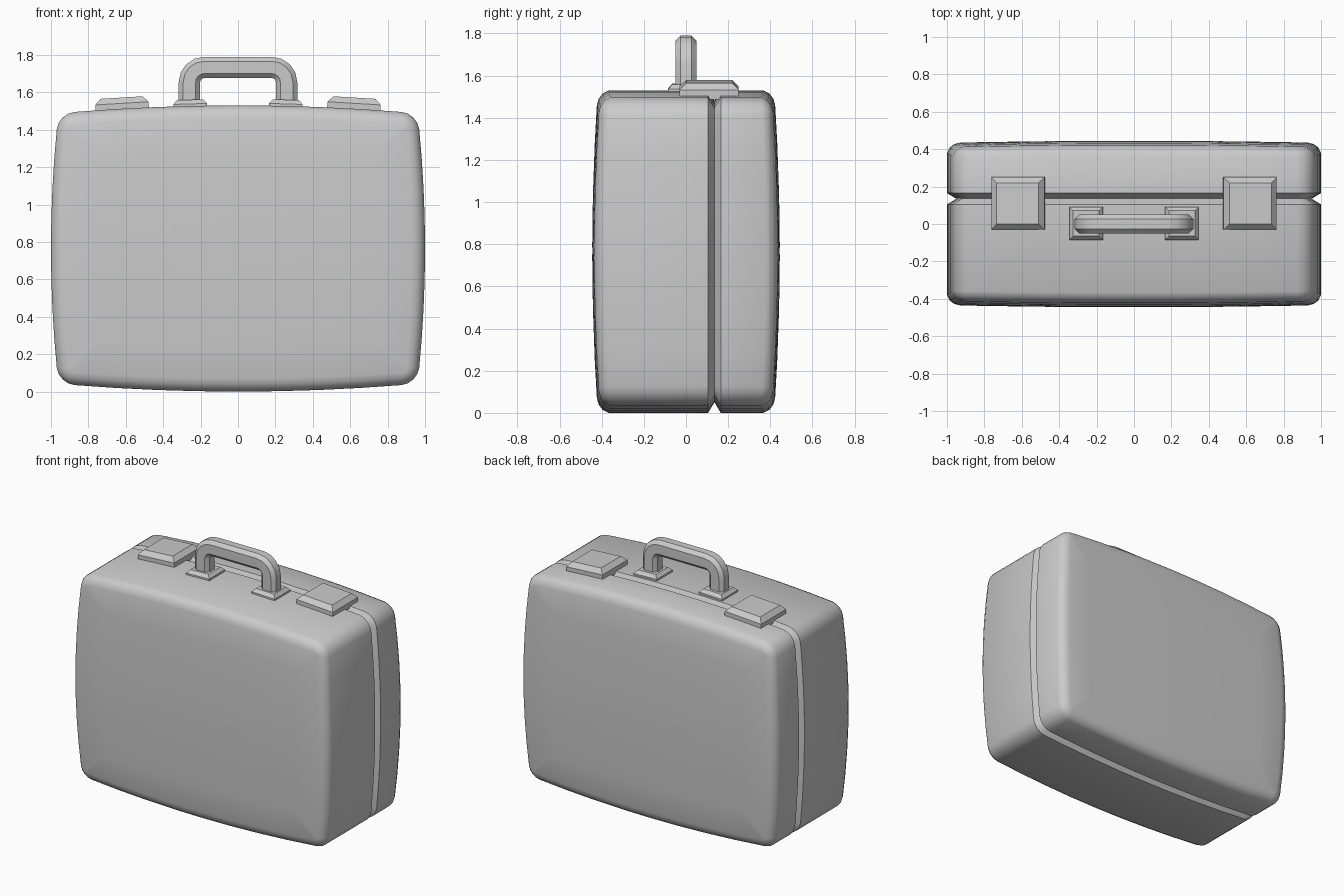
import bpy, bmesh, math
from mathutils import Vector, Matrix

cube = bpy.data.objects.get("Cube")
if cube:
    bpy.data.objects.remove(cube)

GREY = (0.6, 0.6, 0.6, 1)
mat = bpy.data.materials.new("plain grey")
mat.use_nodes = True
mat.diffuse_color = GREY
mat.node_tree.nodes["Principled BSDF"].inputs["Base Color"].default_value = GREY

HALF_W, HALF_H, CORNER = 1.0, 0.765, 0.09


def finish(bm, name, angle):
    bmesh.ops.recalc_face_normals(bm, faces=bm.faces)
    mesh = bpy.data.meshes.new(name)
    bm.to_mesh(mesh)
    bm.free()
    mesh.materials.append(mat)
    obj = bpy.data.objects.new(name, mesh)
    bpy.context.collection.objects.link(obj)
    bpy.ops.object.select_all(action='DESELECT')
    obj.select_set(True)
    bpy.context.view_layer.objects.active = obj
    bpy.ops.object.shade_smooth_by_angle(angle=math.radians(angle))
    return obj


def loft(name, rings, angle):
    """Skin a list of equal rings of points and cap both ends."""
    bm = bmesh.new()
    loops = [[bm.verts.new(p) for p in ring] for ring in rings]
    n = len(loops[0])
    for a, b in zip(loops, loops[1:]):
        for i in range(n):
            j = (i + 1) % n
            bm.faces.new((a[i], a[j], b[j], b[i]))
    bm.faces.new(loops[0])
    bm.faces.new(loops[-1])
    return finish(bm, name, angle)


def case_ring(y, inset):
    """Rounded rectangle at depth y, swollen so every side bulges."""
    w, h = HALF_W - inset, HALF_H - inset
    r = max(CORNER - inset, 0.01)
    corners = []
    for k, (sx, sz) in enumerate(((1, 1), (-1, 1), (-1, -1), (1, -1))):
        for s in range(5):
            t = math.pi / 2 * (k + s / 4)
            corners.append((sx * (w - r) + r * math.cos(t),
                            sz * (h - r) + r * math.sin(t)))
    flat = []
    for i, p in enumerate(corners):
        flat.append(p)
        if i % 5 == 4:          # subdivide the long sides
            q = corners[(i + 1) % len(corners)]
            flat += [(p[0] + (q[0] - p[0]) * s / 8, p[1] + (q[1] - p[1]) * s / 8)
                     for s in range(1, 8)]
    ring = []
    for x, z in flat:
        zn = z / HALF_H
        swell = 1 - 0.025 * x * x - 0.06 * zn * zn if abs(y) > 0.3 else 1
        ring.append((x * (1 - 0.04 * zn * zn), y * swell,
                     HALF_H + z * (1 - 0.055 * x * x)))
    return ring


# Case shell: domed face, rounded rim, seam groove between base and lid
rim = [(0.445, 0.74), (0.445, 0.5), (0.445, 0.25), (0.445, 0.07),
       (0.438, 0.04), (0.42, 0.015), (0.39, 0)]
groove = [(0.105, 0), (0.135, 0.05), (0.165, 0)]
profile = [(-y, i) for y, i in rim] + groove + [(y, i) for y, i in reversed(rim)]
loft("case", [case_ring(y, i) for y, i in profile], 30)


def plate(name, centre, size, rise, inset, tilt):
    """Rectangular plate with a chamfered top, tilted to follow the case."""
    place = Matrix.Translation(centre) @ Matrix.Rotation(tilt, 4, 'Y')
    rings = []
    for z, cut in ((0, 0), (rise * 0.6, 0), (rise, inset)):
        w, d = size[0] / 2 - cut, size[1] / 2 - cut
        rings.append([place @ Vector(p) for p in
                      ((-w, -d, z), (w, -d, z), (w, d, z), (-w, d, z))])
    loft(name, rings, 15)


# Latches across the seam and feet under the handle
for side, label in ((1, "left"), (-1, "right")):
    plate("latch_" + label, (side * 0.618, 0.11, 1.495), (0.285, 0.28),
          0.077, 0.03, side * 0.06)
    plate("handle_foot_" + label, (side * 0.255, 0.003, 1.505), (0.18, 0.176),
          0.055, 0.02, side * 0.03)

# Handle: chamfered bar swept along an arch
LEG, TOP, BEND = 0.26, 1.733, 0.08
path = [(LEG, 1.53, 0)]
for s in range(5):
    t = math.pi / 2 * s / 4
    path.append((LEG - BEND + BEND * math.cos(t), TOP - BEND + BEND * math.sin(t), t))
path += [(-x, z, math.pi - t) for x, z, t in reversed(path)]
A, B, C = 0.057, 0.05, 0.024
section = [(A, B - C), (A - C, B), (C - A, B), (-A, B - C),
           (-A, C - B), (C - A, -B), (A - C, -B), (A, C - B)]
loft("handle", [[(x + u * math.cos(t), v, z + u * math.sin(t)) for u, v in section]
                for x, z, t in path], 30)
